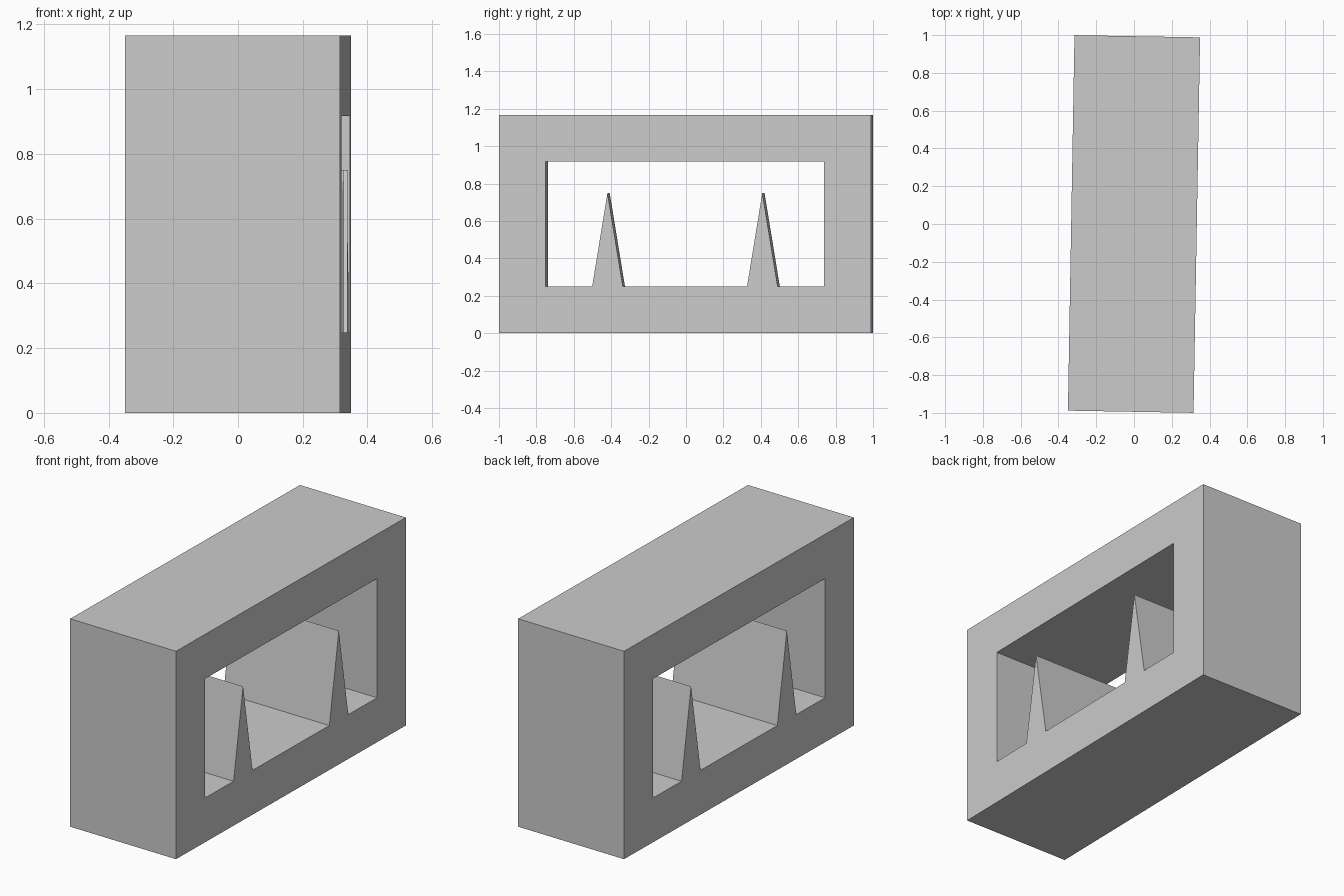
import bpy, bmesh, math

cube = bpy.data.objects.get("Cube")
if cube:
    bpy.data.objects.remove(cube, do_unlink=True)

WIDTH, LENGTH, HEIGHT = 0.665, 1.988, 1.166
WALL = 0.249            # thickness of the frame all round
SPIKE_Y, SPIKE_HALF, SPIKE_TIP = 0.414, 0.082, 0.75

# One flat grey for the whole block
grey = bpy.data.materials.new("light_grey")
grey.use_nodes = True
colour = (0.6, 0.6, 0.6, 1)
grey.diffuse_color = colour
grey.node_tree.nodes["Principled BSDF"].inputs["Base Color"].default_value = colour

# Side profile: outer rectangle and an opening with two spikes on its floor
half = LENGTH / 2
inner = half - WALL
outline = [(-half, 0), (half, 0), (half, HEIGHT), (-half, HEIGHT)]
opening = [(-inner, WALL)]
for y in (-SPIKE_Y, SPIKE_Y):
    opening += [(y - SPIKE_HALF, WALL), (y, SPIKE_TIP), (y + SPIKE_HALF, WALL)]
opening += [(inner, WALL), (inner, HEIGHT - WALL), (-inner, HEIGHT - WALL)]

bm = bmesh.new()


def add_loop(points):
    verts = [bm.verts.new((-WIDTH / 2, y, z)) for y, z in points]
    return [bm.edges.new((v, verts[i - 1])) for i, v in enumerate(verts)]


# Fill between the loops, then extrude across the width
edges = add_loop(outline) + add_loop(opening)
bmesh.ops.triangle_fill(bm, edges=edges, use_beauty=True, normal=(1, 0, 0))
result = bmesh.ops.extrude_face_region(bm, geom=bm.faces[:], use_keep_orig=True)
moved = [g for g in result["geom"] if isinstance(g, bmesh.types.BMVert)]
bmesh.ops.translate(bm, verts=moved, vec=(WIDTH, 0, 0))
bmesh.ops.recalc_face_normals(bm, faces=bm.faces[:])

mesh = bpy.data.meshes.new("spiked_frame_block")
bm.to_mesh(mesh)
bm.free()
mesh.materials.append(grey)
block = bpy.data.objects.new("spiked_frame_block", mesh)
bpy.context.collection.objects.link(block)
block.rotation_euler.z = math.radians(-1)   # slight turn on the ground
